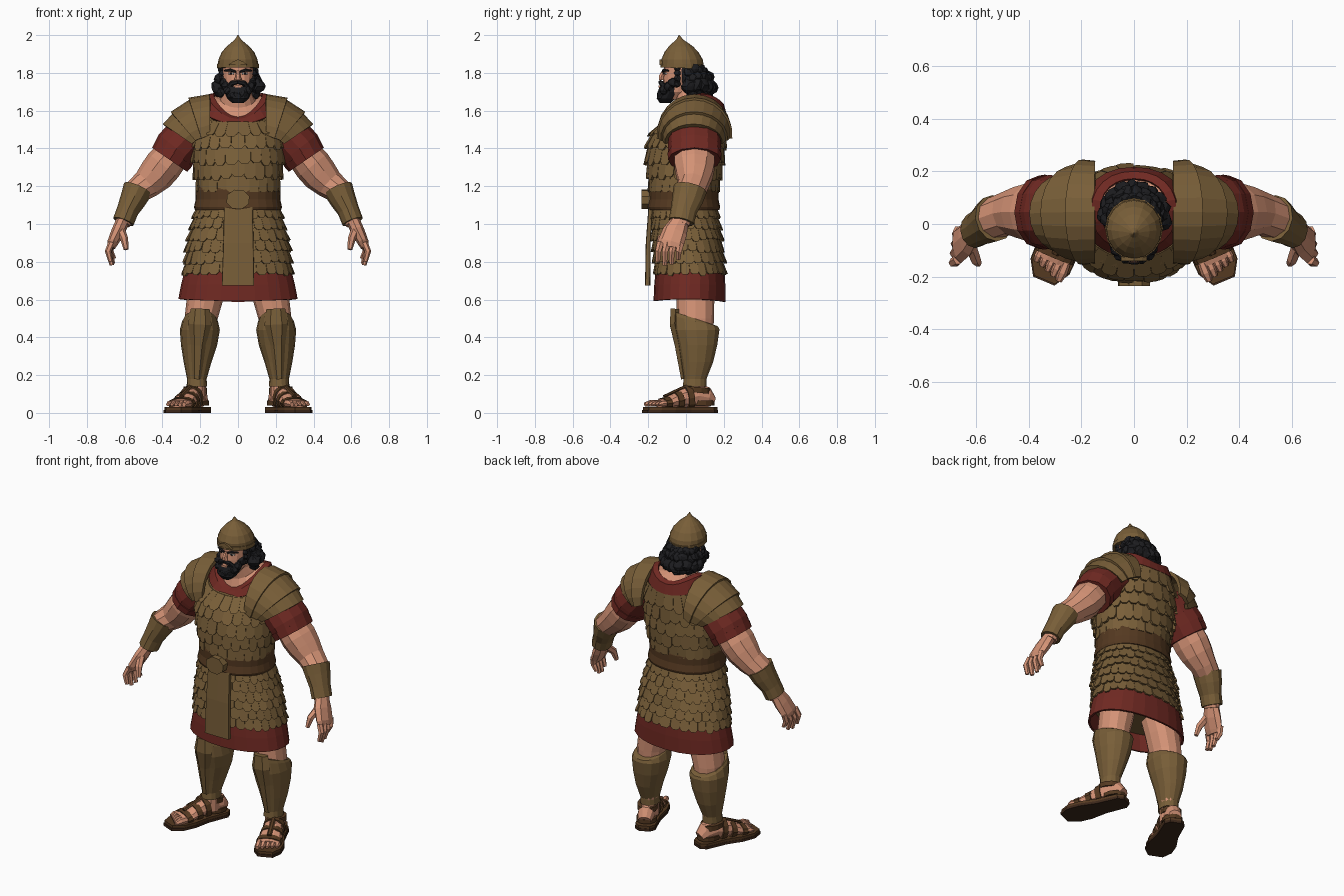
import bpy, bmesh, random
from math import sin, cos, pi, copysign
from mathutils import Vector, Matrix

random.seed(4)
if "Cube" in bpy.data.objects:
    bpy.data.objects.remove(bpy.data.objects["Cube"])


def material(name, *rgb):
    m = bpy.data.materials.new(name)
    m.use_nodes = True
    m.diffuse_color = (*rgb, 1)
    m.node_tree.nodes["Principled BSDF"].inputs["Base Color"].default_value = (*rgb, 1)
    return m


SKIN = material("skin", .66, .29, .18)
BRONZE = material("bronze", .19, .113, .04)
RED = material("red cloth", .16, .022, .016)
LEATHER = material("leather", .09, .041, .015)
SOLE = material("sole", .045, .02, .01)
HAIR = material("black hair", .012, .012, .014)
WHITE = material("eye white", .6, .55, .5)
X, Y, Z = (Vector(v) for v in ((1, 0, 0), (0, 1, 0), (0, 0, 1)))


def finish(name, bm, mat, mirror=False, thick=0, place=None):
    """Turn a bmesh into an object, or a left and right pair."""
    if place:
        bm.transform(place)
    for side in (("left_", "right_") if mirror else ("",)):
        if side == "right_":
            bm.transform(Matrix.Scale(-1, 4, X))
        bmesh.ops.recalc_face_normals(bm, faces=bm.faces)
        me = bpy.data.meshes.new(side + name)
        bm.to_mesh(me)
        me.materials.append(mat)
        ob = bpy.data.objects.new(side + name, me)
        bpy.context.collection.objects.link(ob)
        if thick:
            mod = ob.modifiers.new("thickness", "SOLIDIFY")
            mod.thickness = thick
            mod.offset = 0
    bm.free()


def skin_loops(loops, closed=True, caps=True):
    """Bridge successive loops of points with quads."""
    bm = bmesh.new()
    vs = [[bm.verts.new(p) for p in loop] for loop in loops]
    n = len(vs[0])
    for a, b in zip(vs, vs[1:]):
        for i in range(n if closed else n - 1):
            j = (i + 1) % n
            bm.faces.new((a[i], a[j], b[j], b[i]))
    if closed and caps:
        bm.faces.new(vs[0])
        bm.faces.new(vs[-1])
    return bm


def rounded(a, e):
    return [copysign(abs(t) ** (2 / e), t) for t in (cos(a), sin(a))]


def loft(name, rings, mat, n=20, e=2.2, caps=True, **kw):
    """Level rings (x, y, z, rx, ry, front rise, side rise)."""
    loops = []
    for x, y, z, rx, ry, *r in rings:
        front, side = (r + [0, 0])[:2]
        loop = []
        for i in range(n):
            c, s = rounded(2 * pi * i / n, e)
            loop.append((x + rx * c, y + ry * s, z - front * s + side * c * c))
        loops.append(loop)
    finish(name, skin_loops(loops, caps=caps), mat, **kw)


def tube(name, pts, mat, ref=Y, n=10, **kw):
    """Limb along points (x, y, z, a, b); b is the radius towards ref."""
    loops = []
    for i, (x, y, z, a, b) in enumerate(pts):
        t = Vector(pts[min(i + 1, len(pts) - 1)][:3]) - Vector(pts[max(i - 1, 0)][:3])
        t.normalize()
        v = (ref - t * ref.dot(t)).normalized()
        u = v.cross(t)
        loops.append([Vector((x, y, z)) + u * a * cos(k) + v * b * sin(k)
                      for k in (2 * pi * j / n for j in range(n))])
    finish(name, skin_loops(loops), mat, **kw)


def prism(name, outline, axis, lo, hi, mat, **kw):
    """Extrude a flat outline along y or z."""
    put = (lambda p, h: (p[0], h, p[1])) if axis == "y" else (lambda p, h: (*p, h))
    finish(name, skin_loops([[put(p, h) for p in outline] for h in (lo, hi)]), mat, **kw)


def clumps(name, balls, mat, **kw):
    """Rough locks of hair: jittered balls (x, y, z, radius)."""
    bm = bmesh.new()
    for x, y, z, r in balls:
        new = bmesh.ops.create_icosphere(bm, subdivisions=2, radius=r)["verts"]
        for v in new:
            v.co = v.co * random.uniform(.82, 1.12) + Vector((x, y, z))
    finish(name, bm, mat, **kw)


def scales(name, rings, top, bottom, rows, count, mat):
    """Overlapping rows of armour scales around a body of rising rings."""
    def spot(a, z, out):
        z = max(z, rings[0][2])
        p, q = next(pair for pair in zip(rings, rings[1:]) if z <= pair[1][2])
        k = (z - p[2]) / (q[2] - p[2])
        y, rx, ry, front = (p[i] + (q[i] - p[i]) * k for i in (1, 3, 4, 5))
        c, s = rounded(a, 2.2)
        nrm = Vector((c / rx, s / ry, 0)).normalized()
        return Vector((rx * c, y + ry * s, z - front * s)) + nrm * out
    bm = bmesh.new()
    h = (top - bottom) / rows
    shape = ((-.49, 0), (.49, 0), (.49, .8), (.25, 1), (-.25, 1), (-.49, .8))
    for r in range(rows):
        for i in range(count):
            drop = h * random.uniform(1, 1.25)
            tilt = random.uniform(.012, .022)
            a = 2 * pi * (i + r % 2 / 2) / count
            layers = []
            for depth in (0, .014):
                layers.append([bm.verts.new(spot(a + 2 * pi * u / count, top - h * r - drop * v,
                                                 .004 + tilt * v - depth)) for u, v in shape])
            bm.faces.new(layers[0])
            for j in range(6):
                k = (j + 1) % 6
                bm.faces.new((layers[0][j], layers[0][k], layers[1][k], layers[1][j]))
    finish(name, bm, mat)


# Body armour, skirt and tunic
chest = [(0, -.012, 1.17, .205, .168, 0), (0, -.008, 1.3, .23, .195, 0), (0, 0, 1.42, .24, .2, 0),
         (0, .02, 1.51, .235, .19, -.01), (0, .043, 1.57, .19, .165, -.03)]
skirt = [(0, .024, .7, .283, .178, 0), (0, .008, .9, .262, .176, 0), (0, -.01, 1.1, .21, .165, 0)]
loft("cuirass", chest, BRONZE, 28)
scales("cuirass_scales", chest, 1.565, 1.17, 5, 26, BRONZE)
loft("skirt", skirt, BRONZE, 28)
scales("skirt_scales", skirt, 1.1, .74, 6, 30, BRONZE)
loft("tunic_hem", [(0, .022, .76, .275, .176), (0, .02, .68, .295, .182),
                   (0, .018, .59, .31, .184, .002, .012)], RED, 24, caps=False, thick=.012)
loft("front_panel", [(.002, -.187, 1.09, .076, .012), (.002, -.2, .9, .08, .013),
                     (0, -.203, .675, .086, .014)], BRONZE, 16, 7)
loft("belt", [(0, -.012, z, r, r - .04) for z, r in
              ((1.075, .228), (1.09, .233), (1.13, .224), (1.18, .226), (1.2, .22))], LEATHER, 28)
prism("buckle", [(.064 * cos(k * pi / 4 + .3), 1.13 + .054 * sin(k * pi / 4 + .3))
                 for k in range(8)], "y", -.236, -.19, BRONZE)

# Open collar, chest and neck
loft("collar", [(0, .045, 1.55, .19, .165, -.025, .05), (0, .05, 1.59, .158, .145, -.04, .085),
                (0, .052, 1.6, .128, .118, -.04, .08)], RED, 24, caps=False, thick=.014)
loft("neck", [(0, .045, 1.53, .15, .13, -.03, .08), (0, .048, 1.598, .13, .12, -.045, .07),
              (0, .04, 1.64, .095, .095, -.025, .02), (0, .015, 1.69, .075, .08),
              (0, -.01, 1.76, .066, .07)], SKIN, 16)

# Head and face
loft("head", [(0, -.055, 1.66, .04, .05), (0, -.045, 1.7, .07, .075), (0, -.03, 1.76, .08, .092),
              (0, -.025, 1.8, .084, .092), (0, -.02, 1.86, .085, .095)], SKIN, 16)
tube("nose", [(0, -.117, 1.808, .01, .012), (0, -.131, 1.78, .014, .016),
              (0, -.132, 1.762, .021, .014)], SKIN, n=6)
tube("eye", [(.02, -.113, 1.797, .005, .006), (.05, -.105, 1.797, .005, .006)], WHITE,
     n=6, mirror=True)
tube("pupil", [(.031, -.118, 1.797, .005, .005), (.042, -.116, 1.797, .005, .005)], HAIR,
     n=6, mirror=True)
tube("eyebrow", [(.012, -.122, 1.806, .006, .008), (.04, -.118, 1.815, .008, .008),
                 (.07, -.094, 1.811, .005, .007)], HAIR, n=6, mirror=True)
tube("moustache", [(0, -.135, 1.752, .01, .012), (.03, -.13, 1.746, .014, .014),
                   (.06, -.105, 1.715, .012, .014)], HAIR, n=6, mirror=True)
prism("lips", [(-.02, 1.722), (.02, 1.722), (.014, 1.732), (-.014, 1.732)], "y", -.146, -.11, SKIN)
loft("beard", [(0, -.11, 1.64, .03, .028), (0, -.105, 1.665, .058, .05), (0, -.085, 1.7, .073, .064),
               (0, -.08, 1.727, .077, .06)], HAIR, 12)
clumps("beard_curls", [(.072 * cos(a), -.07 - .062 * sin(a), 1.712 - .035 * sin(a) + .035 * cos(a) ** 2, .026)
                       for a in (pi * k / 8 for k in range(9))], HAIR)
clumps("sideburn", [(.081, -.045, z, .018) for z in (1.74, 1.77, 1.8, 1.825)], HAIR, mirror=True)

# Curly hair around the sides and back
curls = []
for row, (z, rx, ry, r) in enumerate(((1.81, .078, .075, .03), (1.77, .088, .095, .036),
                                      (1.73, .1, .108, .042), (1.7, .088, .1, .032))):
    for k in range(10):
        a = pi * (k + row % 2 / 2) / 9.5
        curls.append((rx * cos(a) * 1.03, .018 + ry * sin(a), z + random.uniform(-.01, .01), r))
clumps("hair_curls", curls, HAIR)
loft("hair_core", [(0, .05, 1.685, .075, .08), (0, .045, 1.75, .1, .1), (0, .01, 1.835, .09, .09)], HAIR, 14)

# Pointed helmet with a rim
dome = ((1.83, .107, .113), (1.87, .104, .11), (1.91, .086, .09), (1.94, .06, .064),
        (1.96, .036, .04), (1.975, .018, .019), (2, .002, .002))
loft("helmet", [(0, -.018 - .018 * i / 6, z, a, b) for i, (z, a, b) in enumerate(dome)], BRONZE, 16, 2)
loft("helmet_rim", [(0, -.018, z, .11, .117, f) for z, f in ((1.825, .004), (1.848, .006))], BRONZE, 16, 2)
prism("helmet_peak", [(-.05, 1.842), (.05, 1.842), (.03, 1.858), (0, 1.872), (-.03, 1.858)],
      "y", -.14, -.11, BRONZE)


# Layered shoulder plates: bands of arches around the arm axis
def arch(x, y, z, up_x, up_z, ry):
    return [(x + up_x * cos(a), y + ry * sin(a), z + up_z * cos(a))
            for a in (pi * (k / 12 - .5) * 1.06 for k in range(13))]


stations = [((.148, .045, 1.49, 0, .187, .185), (.2, .045, 1.47, .06, .188, .19)),
            ((.19, .045, 1.475, .055, .178, .183), (.235, .043, 1.455, .115, .13, .167)),
            ((.23, .043, 1.455, .1, .13, .157), (.255, .04, 1.435, .135, .087, .142))]
for word, pair in zip(("inner", "middle", "outer"), stations):
    finish(word + "_shoulder_plate", skin_loops([arch(*p) for p in pair], closed=False),
           BRONZE, mirror=True, thick=.022)

# Sleeves, arms and bracers
tube("sleeve", [(.19, .045, 1.51, .09, .13), (.27, .045, 1.46, .12, .138), (.325, .045, 1.4, .12, .141),
                (.36, .045, 1.345, .11, .135)], RED, n=12, mirror=True)
tube("sleeve_cuff", [(.338, .045, 1.375, .118, .143), (.362, .045, 1.34, .113, .139)], RED, n=12, mirror=True)
tube("arm", [(.33, .045, 1.39, .09, .11), (.395, .045, 1.31, .1, .112), (.435, .045, 1.26, .096, .1),
             (.485, .04, 1.21, .08, .082), (.535, .02, 1.17, .072, .08), (.58, -.005, 1.08, .052, .06),
             (.61, -.03, 1, .04, .05)], SKIN, n=10, mirror=True)
tube("bracer", [(.53, .022, 1.185, .08, .09), (.555, .008, 1.13, .07, .083), (.585, -.012, 1.07, .058, .07),
                (.607, -.025, 1.012, .057, .068)], BRONZE, n=12, mirror=True)

# Hands
tube("palm", [(.608, -.03, 1.02, .036, .047), (.635, -.058, .96, .036, .066),
              (.664, -.08, .9, .029, .07), (.672, -.083, .875, .021, .06)], SKIN, n=8, mirror=True)
for i, word in enumerate(("index", "middle", "ring", "little")):
    y, low = -.135 + .036 * i, (.8, .782, .788, .815)[i]
    tube(word + "_finger", [(.67, y, .9, .018, .02), (.688 - .004 * i, y - .012, .855, .017, .018),
                            (.674 - .006 * i, y - .014, low, .012, .013)], SKIN, n=6, mirror=True)
tube("thumb", [(.62, -.085, .965, .024, .024), (.602, -.135, .92, .021, .021),
               (.592, -.15, .865, .013, .014)], SKIN, n=6, mirror=True)

# Legs and greaves
loft("leg", [(.14, .035, .76, .1, .1), (.175, .05, .6, .097, .1), (.195, .05, .5, .088, .098),
             (.205, .06, .33, .07, .08), (.215, .05, .16, .045, .055), (.215, .05, .06, .045, .06)],
     SKIN, 12, mirror=True)
loft("greave", [(.218, .046, .14, .054, .064), (.218, .048, .18, .052, .062), (.214, .058, .27, .074, .088),
                (.206, .06, .36, .096, .108), (.202, .055, .44, .106, .125), (.201, .05, .485, .095, .124, .03),
                (.201, .045, .5, .085, .12, .04)], BRONZE, 14, mirror=True)
tube("greave_ridge", [(.2, -.055, .55, .05, .03), (.202, -.06, .47, .062, .03), (.21, -.038, .36, .04, .025),
                      (.218, -.012, .18, .022, .016)], BRONZE, n=6, mirror=True)

# Sandalled feet, modelled toe forward then turned outward
turn = Matrix.Translation((.23, .05, 0)) @ Matrix.Rotation(.4, 4, "Z")
foot = dict(mirror=True, place=turn)
half = ((.115, .033), (.085, .06), (-.05, .063), (-.15, .083), (-.23, .08), (-.29, .044))
outline = [(w, y) for y, w in half] + [(-w, y) for y, w in reversed(half)]
prism("sole", outline, "z", 0, .016, SOLE, **foot)
prism("insole", [(x * .97, y * .98) for x, y in outline], "z", .016, .032, LEATHER, **foot)
tube("foot", [(0, .095, .06, .038, .03), (0, .06, .08, .05, .06), (0, 0, .09, .054, .07),
              (0, -.08, .075, .06, .05), (0, -.15, .056, .069, .032), (0, -.21, .048, .065, .02)],
     SKIN, Z, **foot)
for i in range(5):
    x, r = -.052 + .027 * i, .02 - .002 * min(i, 2)
    tube(f"toe_{i + 1}", [(x, -.19, .05, r * .8, r), (x, -.235 + .006 * i, .05, r, r),
                          (x, -.268 + .009 * i, .044, r * .6, r * .6)], SKIN, Z, 6, **foot)
for word, y, z, a, b in (("toe", -.175, .052, .076, .036), ("instep", -.105, .066, .07, .054),
                         ("upper", -.045, .08, .065, .071)):
    tube(word + "_strap", [(0, y + .016, z, a, b), (0, y - .016, z - .004, a, b - .004)],
         LEATHER, Z, 12, **foot)
tube("centre_strap", [(0, -.02, .155, .014, .008), (0, -.1, .122, .014, .008), (0, -.18, .088, .014, .007)],
     LEATHER, Z, 6, **foot)
loft("ankle_strap", [(0, .01, z, .06, .07, .006) for z in (.105, .135)], LEATHER, 12, **foot)
loft("heel_strap", [(0, .035, z, .06, .068) for z in (.04, .065)], LEATHER, 12, **foot)
